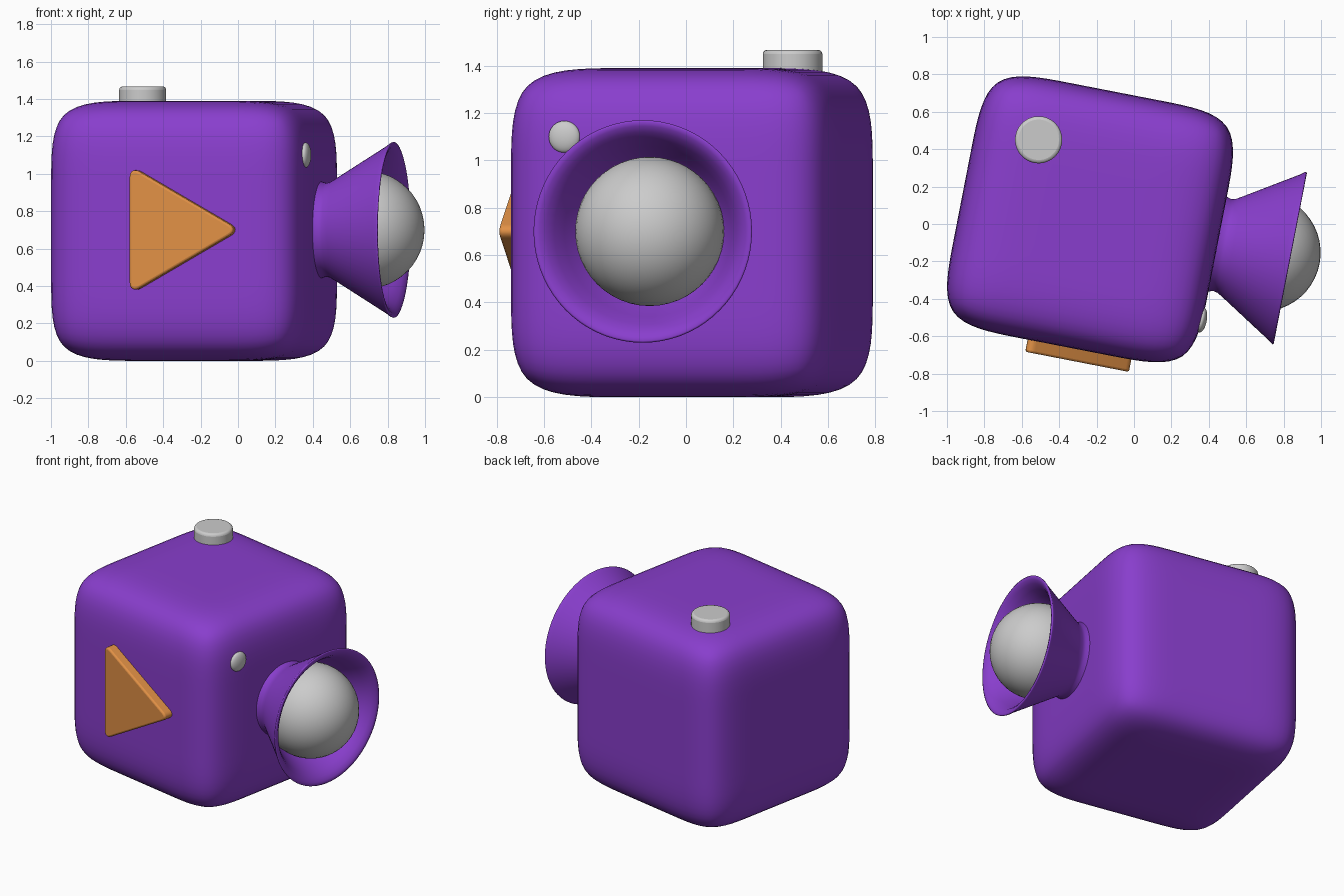
import bpy, bmesh, math
from mathutils import Matrix, Vector

if "Cube" in bpy.data.objects:
    bpy.data.objects.remove(bpy.data.objects["Cube"])

# Shared frame: the whole model is turned 11 degrees clockwise about z
FRAME = Matrix.Translation((-0.235, 0.025, 0.695)) @ Matrix.Rotation(math.radians(-11), 4, 'Z')


def material(name, color):
    m = bpy.data.materials.new(name)
    m.diffuse_color = color
    m.use_nodes = True
    m.node_tree.nodes["Principled BSDF"].inputs["Base Color"].default_value = m.diffuse_color
    return m


PURPLE = material("purple", (0.25, 0.048, 0.61, 1))
ORANGE = material("orange", (0.75, 0.28, 0.06, 1))


def add(name, bm, mat=None, angle=180):
    bmesh.ops.recalc_face_normals(bm, faces=bm.faces)
    me = bpy.data.meshes.new(name)
    bm.to_mesh(me)
    bm.free()
    ob = bpy.data.objects.new(name, me)
    bpy.context.collection.objects.link(ob)
    ob.matrix_world = FRAME
    if mat:
        me.materials.append(mat)
    bpy.ops.object.select_all(action='DESELECT')
    bpy.context.view_layer.objects.active = ob
    ob.select_set(True)
    bpy.ops.object.shade_smooth_by_angle(angle=math.radians(angle))
    return ob


def bevel(ob, width, segments):
    b = ob.modifiers.new("bevel", 'BEVEL')
    b.width, b.segments = width, segments
    b.limit_method, b.angle_limit = 'ANGLE', math.radians(40)


# Body: cube with support loops, subdivided to a soft block
H, LOOP = 0.695, 0.27
bm = bmesh.new()
bmesh.ops.create_cube(bm, size=2 * H)
for axis in range(3):
    for s in (-LOOP, LOOP):
        p = Vector((0, 0, 0))
        p[axis] = s
        n = Vector((0, 0, 0))
        n[axis] = 1
        bmesh.ops.bisect_plane(bm, geom=bm.verts[:] + bm.edges[:] + bm.faces[:],
                               plane_co=p, plane_no=n)
body = add("body", bm, PURPLE)
body.modifiers.new("subdivision", 'SUBSURF').levels = 3
body.modifiers["subdivision"].render_levels = 3

# Lens hood: flared cup turned around the forward axis
profile = [(0.66, 0.265), (0.695, 0.258), (0.72, 0.25), (0.745, 0.256), (0.78, 0.277),
           (1.06, 0.452), (1.08, 0.467), (1.088, 0.47), (1.091, 0.462), (1.086, 0.445),
           (1.068, 0.42), (1.03, 0.392), (0.97, 0.36), (0.9, 0.325), (0.82, 0.27),
           (0.78, 0.2)]
bm = bmesh.new()
vs = [bm.verts.new((x, 0, r + 0.005)) for x, r in profile]
es = [bm.edges.new(pair) for pair in zip(vs, vs[1:])]
bmesh.ops.spin(bm, geom=vs + es, cent=(0, 0, 0.005), axis=(1, 0, 0),
               angle=2 * math.pi, steps=72, use_duplicate=False)
bmesh.ops.remove_doubles(bm, verts=bm.verts, dist=0.0005)
add("lens_hood", bm, PURPLE)


# Lens ball and small flattened indicator lamp
def ball(name, center, radii):
    b = bmesh.new()
    bmesh.ops.create_uvsphere(b, u_segments=48, v_segments=24, radius=1,
                              matrix=Matrix.Translation(center) @ Matrix.Diagonal((*radii, 1)))
    add(name, b)


ball("lens", (0.935, 0, 0.005), (0.315, 0.315, 0.315))
ball("indicator_lamp", (0.689, -0.415, 0.405), (0.027, 0.067, 0.067))

# Shutter button on top
bm = bmesh.new()
bmesh.ops.create_cone(bm, cap_ends=True, segments=48, radius1=0.126, radius2=0.126, depth=0.16,
                      matrix=Matrix.Translation((-0.351, 0.365, 0.692)))
bevel(add("shutter_button", bm, angle=40), 0.018, 3)

# Triangular badge on the front: rounded prism
bm = bmesh.new()
f = bm.faces.new([bm.verts.new((x, -0.761, z + 0.005))
                  for x, z in ((-0.205, 0.342), (-0.205, -0.342), (0.39, 0))])
ext = bmesh.ops.extrude_face_region(bm, geom=[f])
bmesh.ops.translate(bm, vec=(0, 0.14, 0),
                    verts=[g for g in ext["geom"] if isinstance(g, bmesh.types.BMVert)])
upright = [e for e in bm.edges if abs(e.verts[0].co.y - e.verts[1].co.y) > 0.1]
bmesh.ops.bevel(bm, geom=upright, offset=0.06, offset_type='OFFSET', segments=6,
                profile=0.5, affect='EDGES')
bevel(add("front_triangle", bm, ORANGE, angle=40), 0.012, 3)
